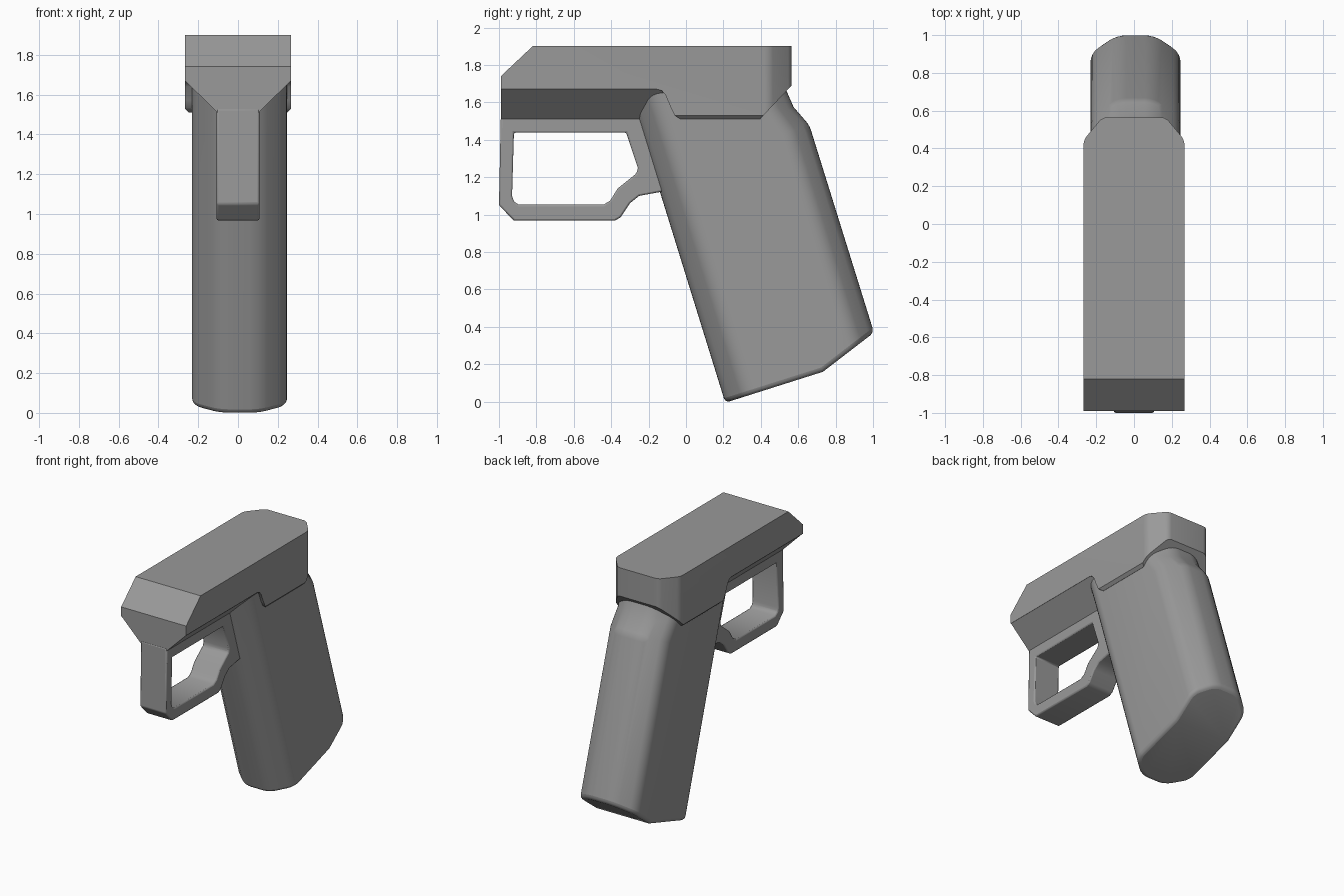
import bpy, bmesh
from mathutils import Vector

if "Cube" in bpy.data.objects:
    bpy.data.objects.remove(bpy.data.objects["Cube"])

dark = bpy.data.materials.new("dark_grey")
dark.diffuse_color = (.32, .32, .32, 1)
dark.use_nodes = True
dark.node_tree.nodes["Principled BSDF"].inputs["Base Color"].default_value = dark.diffuse_color


def finish(name, bm, bevel=0.0, segments=2, limit=.35, smooth=False):
    bmesh.ops.recalc_face_normals(bm, faces=bm.faces)
    mesh = bpy.data.meshes.new(name)
    bm.to_mesh(mesh)
    bm.free()
    mesh.materials.append(dark)
    ob = bpy.data.objects.new(name, mesh)
    bpy.context.collection.objects.link(ob)
    bpy.ops.object.select_all(action='DESELECT')
    ob.select_set(True)
    bpy.context.view_layer.objects.active = ob
    if bevel:
        mod = ob.modifiers.new("edge_rounding", 'BEVEL')
        mod.width, mod.segments = bevel, segments
        mod.limit_method, mod.angle_limit = 'ANGLE', limit
    if smooth:
        bpy.ops.object.shade_smooth_by_angle(angle=0.6)
    return ob


def loft(rings):
    """Skin equal-sized rings of points and cap both ends."""
    bm = bmesh.new()
    loops = [[bm.verts.new(p) for p in ring] for ring in rings]
    n = len(loops[0])
    for a, b in zip(loops, loops[1:]):
        for i in range(n):
            j = (i + 1) % n
            bm.faces.new((a[i], a[j], b[j], b[i]))
    bm.faces.new(loops[0])
    bm.faces.new(loops[-1])
    return bm


def slice_off(bm, point, normal):
    """Remove everything on the normal's side of a plane and close the cut."""
    geom = bm.verts[:] + bm.edges[:] + bm.faces[:]
    cut = bmesh.ops.bisect_plane(bm, geom=geom, plane_co=point, plane_no=normal,
                                 clear_outer=True)["geom_cut"]
    edges = [e for e in cut if isinstance(e, bmesh.types.BMEdge) and e.is_boundary]
    if edges:
        bmesh.ops.edgeloop_fill(bm, edges=edges)


def round_edges(bm, edges, width):
    bmesh.ops.recalc_face_normals(bm, faces=bm.faces)
    bmesh.ops.bevel(bm, geom=edges, offset=width, segments=4, profile=.5, affect='EDGES')


# Upper body: side profile across the width, rear corners and lower lip trimmed
profile = [(-.99, 1.67), (-.99, 1.74), (-.82, 1.9), (.565, 1.9), (.565, 1.69),
           (.395, 1.51), (-.03, 1.51), (-.06, 1.53), (-.08, 1.57), (-.11, 1.64),
           (-.13, 1.663), (-.155, 1.67)]
bm = loft([[(x, y, z) for y, z in profile] for x in (-.267, .267)])
for s in (-1, 1):
    slice_off(bm, (s * .267, .445, 1.7), (s * .12, .1, 0))
round_edges(bm, [e for e in bm.edges if e.verts[0].co.y > .4
                 and (e.verts[0].co - e.verts[1].co).xy.length < .001], .025)
for s in (-1, 1):
    slice_off(bm, (s * .267, 0, 1.53), (s, 0, -1))
finish("upper_body", bm, smooth=True)

# Tapered underside of the front of the body
section = [(-.266, 1.67), (-.105, 1.51), (.105, 1.51), (.266, 1.67)]
finish("front_underside", loft([[(x, y, z) for x, z in section] for y in (-.988, 0)]))

# Grip: slanted eight-sided sections given by front and back points
stations = [((.21, -.006), (1.04, .257)), ((-.17, 1.22), (.66, 1.477)),
            ((-.25, 1.48), (.575, 1.575)), ((-.315, 1.685), (.525, 1.69))]
rings = []
for f, b in stations:
    front, back = Vector((.008, *f)), Vector((.008, *b))
    u = (back - front).normalized()
    outline = [(front, -.1), (front + u * .12, -.238), (back - u * .11, -.238), (back, -.1)]
    half = [p + Vector((x, 0, 0)) for p, x in outline]
    other = [p - Vector((x, 0, 0)) for p, x in reversed(outline)]
    rings.append(half + other)
bm = loft(rings)
lengthwise = [e for e in bm.edges
              if abs(e.verts[0].co.x - e.verts[1].co.x) < .001
              and abs(e.verts[0].co.z - e.verts[1].co.z)
              > .7 * abs(e.verts[0].co.y - e.verts[1].co.y)]
round_edges(bm, lengthwise, .05)
slice_off(bm, (0, .72, .15), (0, .2, -.26))
finish("grip", bm, bevel=.025, segments=3, smooth=True)

# Trigger guard: filled outline with an opening
outer = [(-.99, 1.53), (-1, 1.05), (-.92, .967), (-.38, .967), (-.35, .985),
         (-.30, 1.06), (-.25, 1.10), (-.13, 1.122), (0, 1.122), (-.1, 1.53)]
hole = [(-.92, 1.438), (-.93, 1.10), (-.92, 1.07), (-.895, 1.053), (-.44, 1.053),
        (-.405, 1.075), (-.365, 1.14), (-.265, 1.22), (-.257, 1.25), (-.32, 1.438)]
bm = bmesh.new()
edges = []
for pts in (outer, hole):
    vs = [bm.verts.new((-.107, y, z)) for y, z in pts]
    edges += [bm.edges.new((vs[i - 1], vs[i])) for i in range(len(vs))]
bmesh.ops.triangle_fill(bm, use_beauty=True, edges=edges)
res = bmesh.ops.extrude_face_region(bm, geom=bm.faces[:], use_keep_orig=True)
moved = [v for v in res["geom"] if isinstance(v, bmesh.types.BMVert)]
bmesh.ops.translate(bm, verts=moved, vec=(.214, 0, 0))
finish("trigger_guard", bm, bevel=.009, limit=.6, smooth=True)
